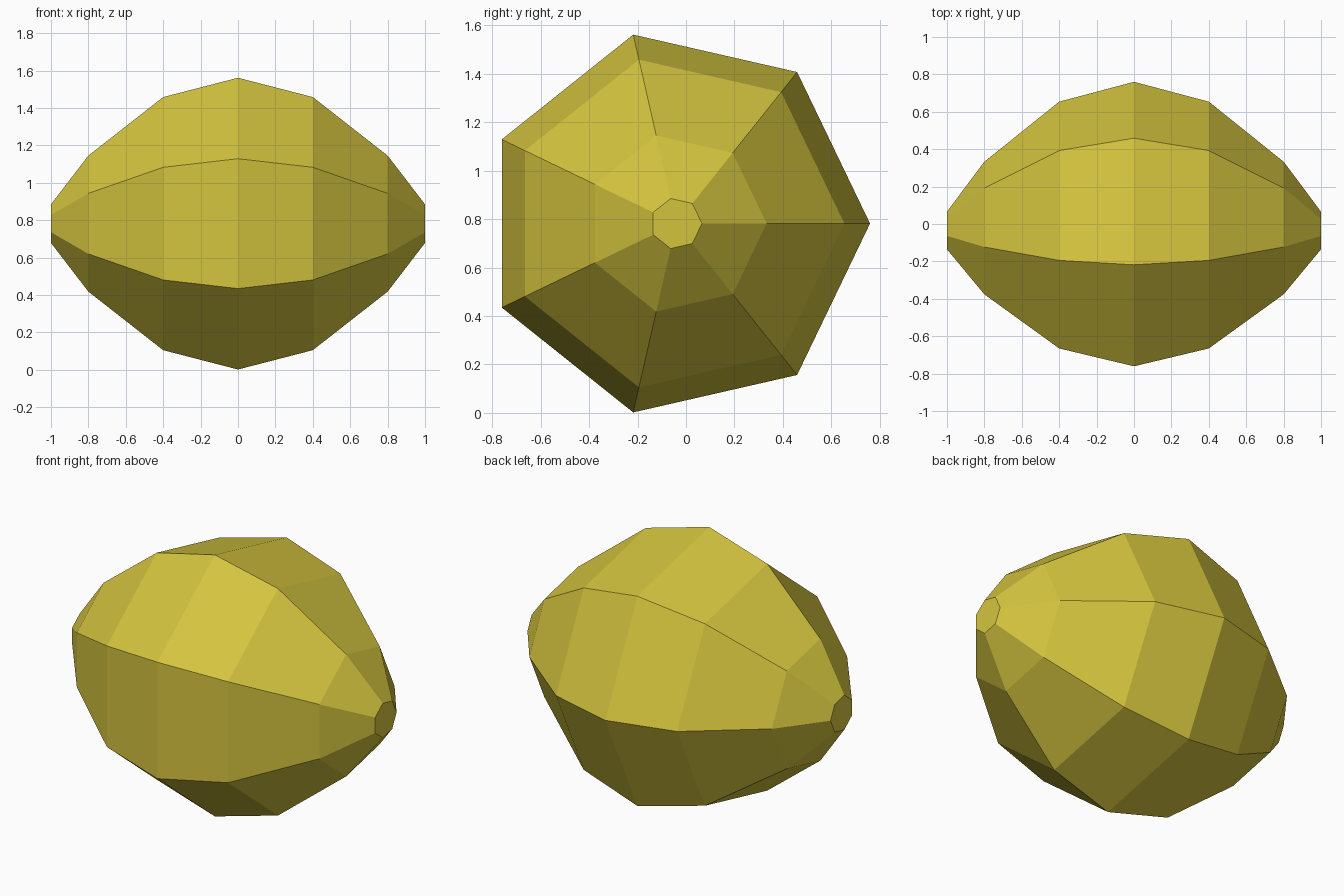
import bpy, bmesh, math

if "Cube" in bpy.data.objects:
    bpy.data.objects.remove(bpy.data.objects["Cube"])

SIDES = 7
CENTRE_Y, CENTRE_Z = -0.04, 0.782
# ring position along x, ring radius
PROFILE = [(-1.0, 0.106), (-0.8, 0.373), (-0.4, 0.694), (0.0, 0.80),
           (0.4, 0.694), (0.8, 0.373), (1.0, 0.106)]

# Seven-sided ball lofted along x
bm = bmesh.new()
rings = []
for x, r in PROFILE:
    angles = [2 * math.pi * k / SIDES for k in range(SIDES)]
    rings.append([bm.verts.new((x, CENTRE_Y + r * math.cos(a), CENTRE_Z + r * math.sin(a)))
                  for a in angles])
for a, b in zip(rings, rings[1:]):
    for k in range(SIDES):
        n = (k + 1) % SIDES
        bm.faces.new((a[k], a[n], b[n], b[k]))

# Flat end caps
bm.faces.new(rings[0])
bm.faces.new(rings[-1])
bmesh.ops.recalc_face_normals(bm, faces=bm.faces)

mesh = bpy.data.meshes.new("ball")
bm.to_mesh(mesh)
bm.free()

yellow = bpy.data.materials.new("mustard yellow")
yellow.diffuse_color = (0.658, 0.552, 0.048, 1)
yellow.use_nodes = True
yellow.node_tree.nodes["Principled BSDF"].inputs["Base Color"].default_value = yellow.diffuse_color
mesh.materials.append(yellow)
bpy.context.collection.objects.link(bpy.data.objects.new("ball", mesh))
